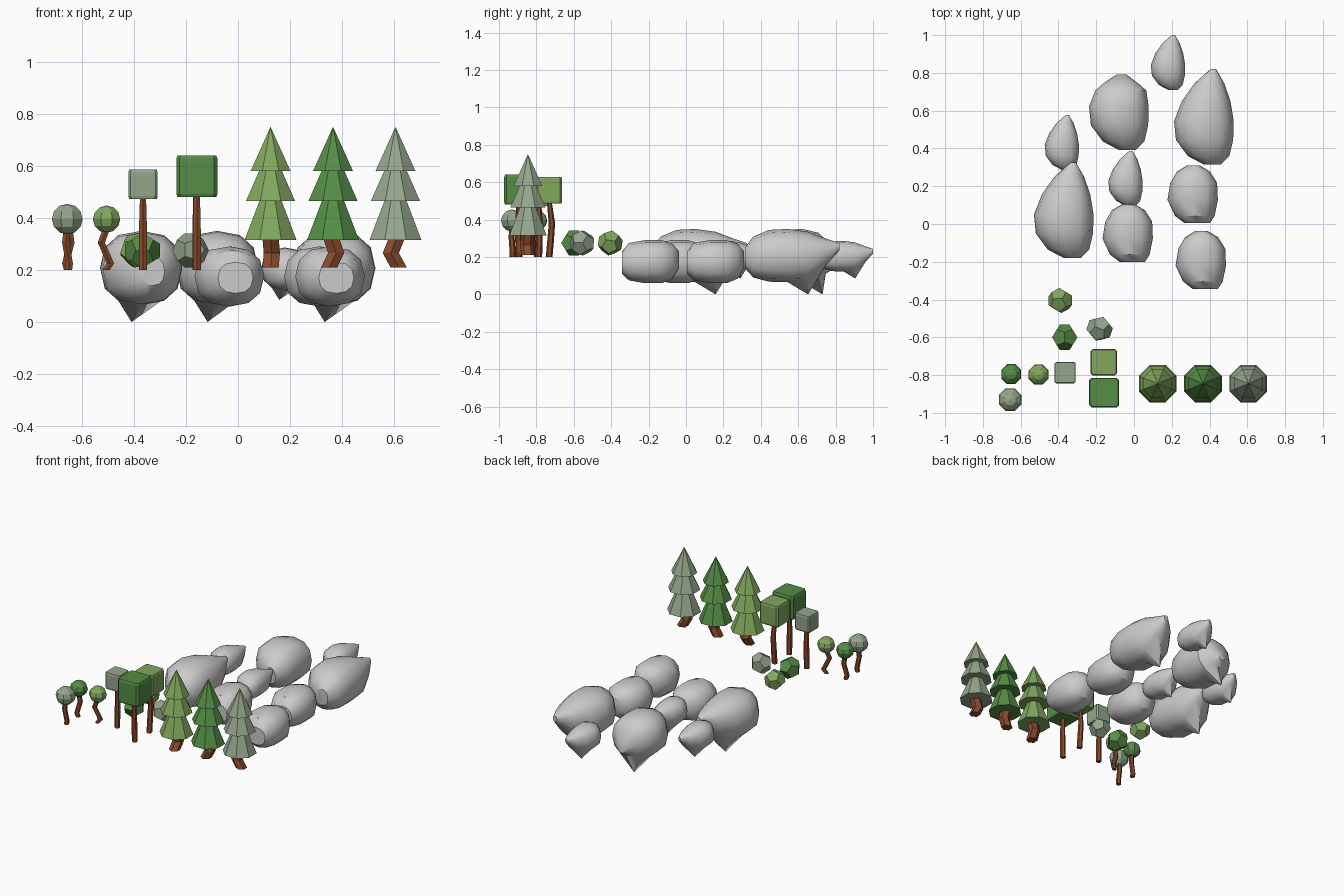
import bpy, bmesh, math
from mathutils import Vector, Euler

if "Cube" in bpy.data.objects:
    bpy.data.objects.remove(bpy.data.objects["Cube"])


def material(name, rgb):
    m = bpy.data.materials.new(name)
    m.diffuse_color = (*rgb, 1)
    m.use_nodes = True
    m.node_tree.nodes["Principled BSDF"].inputs["Base Color"].default_value = m.diffuse_color
    return m


LIGHT = material("light_green", (0.22, 0.39, 0.11))
DARK = material("dark_green", (0.09, 0.27, 0.06))
PALE = material("pale_green", (0.30, 0.38, 0.26))
BARK = material("bark", (0.25, 0.07, 0.025))


def finish(name, bm, mat=None, smooth=None):
    bmesh.ops.remove_doubles(bm, verts=bm.verts, dist=0.0004)
    bmesh.ops.recalc_face_normals(bm, faces=bm.faces)
    me = bpy.data.meshes.new(name)
    bm.to_mesh(me)
    bm.free()
    ob = bpy.data.objects.new(name, me)
    bpy.context.collection.objects.link(ob)
    if mat:
        me.materials.append(mat)
    if smooth:
        bpy.ops.object.select_all(action='DESELECT')
        bpy.context.view_layer.objects.active = ob
        ob.select_set(True)
        bpy.ops.object.shade_smooth_by_angle(angle=math.radians(smooth))
    return ob


def loft(name, rings, mat=None, smooth=None):
    bm = bmesh.new()
    vs = [[bm.verts.new(p) for p in r] for r in rings]
    n = len(vs[0])
    for a, b in zip(vs, vs[1:]):
        for i in range(n):
            j = (i + 1) % n
            bm.faces.new((a[i], a[j], b[j], b[i]))
    bm.faces.new(vs[0])
    bm.faces.new(vs[-1])
    return finish(name, bm, mat, smooth)


def ring(x, y, z, r, n, turn=0.5):
    return [(x + r * math.cos(2 * math.pi * (i + turn) / n),
             y + r * math.sin(2 * math.pi * (i + turn) / n), z) for i in range(n)]


def trunk(x, y, path, sides=6):
    # path entries: dx, dy, z, radius
    loft("trunk", [ring(x + dx, y + dy, z, r, sides) for dx, dy, z, r in path], BARK)


# Conifers: three stacked cones on a bent trunk
def conifer(x, y, mat, bends):
    for z0, r0, z1, r1 in ((0.315, 0.108, 0.48, 0.040), (0.465, 0.102, 0.60, 0.038),
                           (0.58, 0.083, 0.75, 0.0)):
        loft("conifer_tier", [ring(x, y, z0, r0, 8), ring(x, y, z1, r1, 8)], mat)
    trunk(x, y, [(dx, dy, z, 0.036) for (dx, dy), z in zip(bends, (0.21, 0.265, 0.325))])


conifer(0.125, -0.845, LIGHT, ((0.0, -0.02), (0.005, 0.015), (0.0, -0.01)))
conifer(0.365, -0.845, DARK, ((-0.015, 0.0), (0.012, 0.005), (-0.008, 0.0)))
conifer(0.605, -0.845, PALE, ((0.012, 0.0), (-0.018, -0.005), (0.006, 0.0)))


# Block trees: box crown with chamfered upright edges on a slim trunk
def block_tree(x, y, size, z0, z1, mat, bend):
    h, c = size / 2, size * 0.42
    outline = [(h, -c), (h, c), (c, h), (-c, h), (-h, c), (-h, -c), (-c, -h), (c, -h)]
    loft("block_crown", [[(x + a * s, y + b * s, z) for a, b in outline]
                         for s, z in ((0.94, z0), (1, z0 + 0.012), (1, z1 - 0.012), (0.94, z1))], mat)
    trunk(x, y, [(0, 0, 0.2, 0.018), (0, bend / 2, 0.28, 0.018),
                 (0, bend, 0.38, 0.017), (0, 0, z0 + 0.02, 0.013)])


block_tree(-0.365, -0.787, 0.113, 0.473, 0.585, PALE, 0.004)
block_tree(-0.160, -0.732, 0.140, 0.485, 0.628, LIGHT, 0.015)
block_tree(-0.158, -0.893, 0.158, 0.480, 0.640, DARK, -0.004)


# Ball trees: faceted sphere on a crooked trunk
def ball_tree(x, y, r, mat, dxs):
    rings = [ring(x, y, 0.395 - 0.92 * r * math.cos(math.pi * k / 6),
                  r * math.sin(math.pi * k / 6), 8) for k in range(7)]
    loft("ball_crown", rings, mat)
    trunk(x, y, [(dx, dx * 0.4, z, 0.016) for dx, z in zip(dxs, (0.2, 0.225, 0.305, 0.36))])


ball_tree(-0.505, -0.797, 0.057, LIGHT, (-0.002, 0.015, -0.020, 0.0))
ball_tree(-0.650, -0.795, 0.057, DARK, (-0.005, -0.012, 0.008, 0.0))
ball_tree(-0.656, -0.930, 0.064, PALE, (0.005, 0.008, -0.006, 0.0))


# Bushes: dodecahedra
def bush(x, y, r, mat, rot):
    p = (1 + 5 ** 0.5) / 2
    S = (-1, 1)
    pts = [(a, b, c) for a in S for b in S for c in S]
    for a in S:
        for b in S:
            u, v = a / p, b * p
            pts += [(0, u, v), (u, v, 0), (v, 0, u)]
    m = Euler(rot).to_matrix()
    bm = bmesh.new()
    for q in pts:
        bm.verts.new(m @ Vector(q) * (r / 3 ** 0.5) + Vector((x, y, 0.275)))
    bmesh.ops.convex_hull(bm, input=bm.verts)
    bmesh.ops.dissolve_limit(bm, angle_limit=0.05, verts=bm.verts, edges=bm.edges)
    finish("bush", bm, mat)


bush(-0.39, -0.405, 0.068, LIGHT, (0.3, 0.2, 0.5))
bush(-0.367, -0.60, 0.072, DARK, (0.0, 0.0, 0.0))
bush(-0.182, -0.555, 0.070, PALE, (0.5, 0.3, 0.2))


# Rocks: cross-sections along y, given as y, x0, x1, z0, z1
TEAR = [(-0.18, 0.0, 0.09, 0.14, 0.25), (-0.135, -0.085, 0.135, 0.09, 0.31),
        (-0.05, -0.148, 0.155, 0.068, 0.345), (0.05, -0.158, 0.158, 0.065, 0.35),
        (0.158, -0.115, 0.14, 0.07, 0.335), (0.25, -0.05, 0.108, 0.15, 0.30),
        (0.325, 0.035, 0.065, 0.235, 0.275)]
BLUNT = TEAR[:4] + [(0.135, -0.125, 0.145, 0.075, 0.33), (0.175, -0.08, 0.10, 0.11, 0.29),
                    (0.22, -0.01, 0.04, 0.14, 0.19)]
ROUND = [(-0.153, -0.045, 0.09, 0.11, 0.23), (-0.115, -0.095, 0.115, 0.075, 0.275),
         (-0.03, -0.135, 0.132, 0.06, 0.29), (0.06, -0.12, 0.128, 0.06, 0.29),
         (0.12, -0.085, 0.09, 0.085, 0.27), (0.153, -0.03, 0.035, 0.14, 0.23)]


def rock(shape, x, y, z=0.0, s=1.0, spike=True):
    n, rings = 12, []
    for yy, x0, x1, z0, z1 in shape:
        loop = []
        for i in range(n):
            t = 2 * math.pi * i / n
            c, d = math.cos(t), math.sin(t)
            c = math.copysign(abs(c) ** 0.85, c)
            d = math.copysign(abs(d) ** 0.85, d)
            px = (x0 + x1) / 2 + (x1 - x0) / 2 * c
            pz = (z0 + z1) / 2 + (z1 - z0) / 2 * d
            # pointed keel under the rear of the stone
            if spike and i == 9 and 0.13 < yy < 0.16:
                px, pz, yk = -0.037, 0.0, 0.158
            else:
                yk = yy
            loop.append((x + s * px, y + s * yk, z + s * pz))
        rings.append(loop)
    loft("rock", rings, None, 35)


rock(TEAR, -0.372, 0.0)
rock(TEAR, 0.37, 0.495)
rock(BLUNT, -0.08, 0.572)
for x, y in ((0.18, 0.814), (-0.382, 0.39), (-0.045, 0.20)):
    rock(TEAR, x, y, 0.085, 0.575)
for x, y in ((-0.032, -0.047), (0.312, 0.158), (0.355, -0.19)):
    rock(ROUND, x, y, spike=False)
